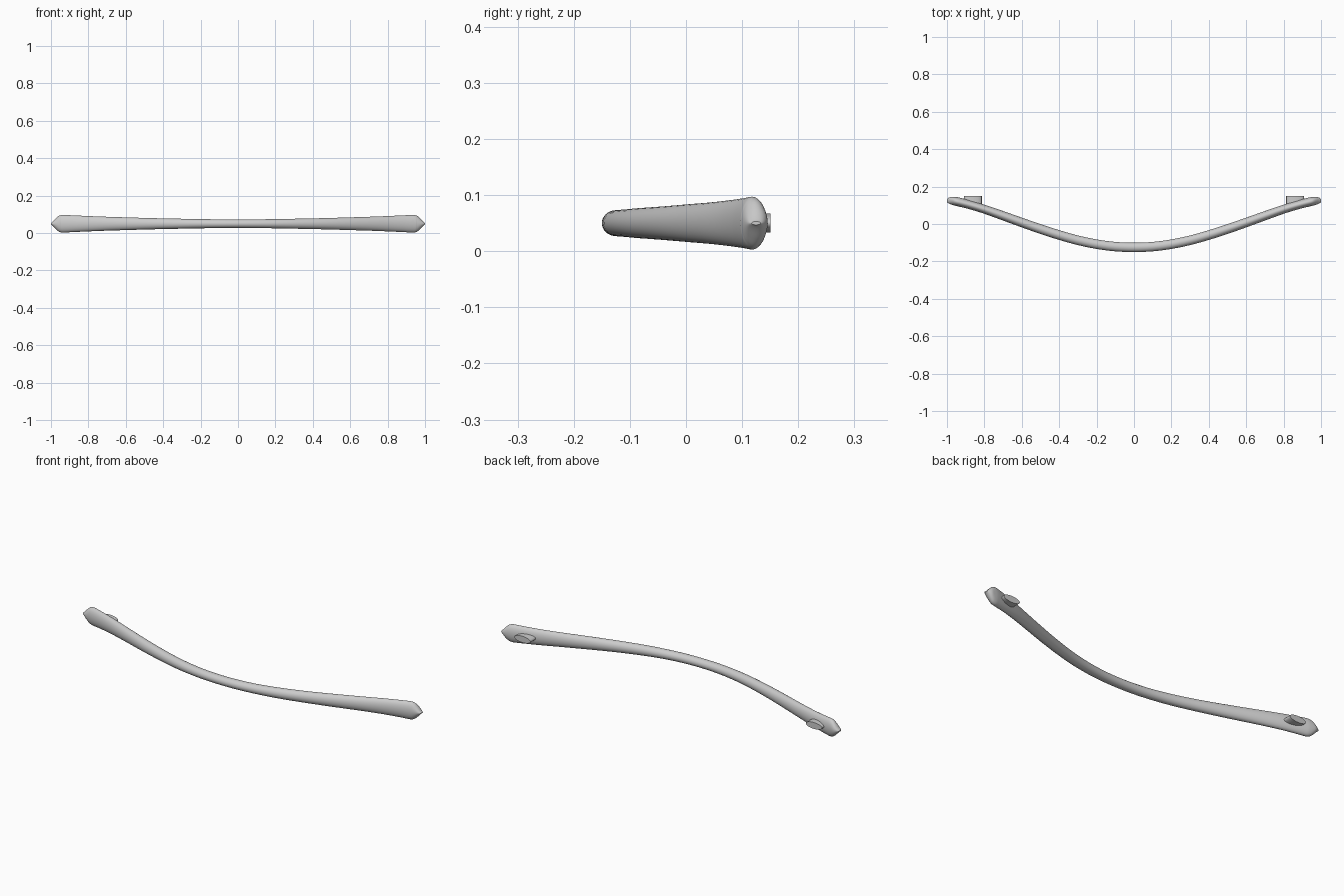
import bpy, bmesh, math
from mathutils import Vector

if "Cube" in bpy.data.objects:
    bpy.data.objects.remove(bpy.data.objects["Cube"])

# Half profile: x, centre y, half thickness, half height
HALF = [(0, -.125, .025, .023), (.1, -.121, .025, .0235), (.2, -.108, .025, .0245),
        (.3, -.087, .025, .0265), (.4, -.059, .025, .0285), (.5, -.027, .025, .031),
        (.6, .008, .0245, .034), (.7, .044, .024, .037), (.8, .079, .023, .041),
        (.88, .103, .023, .0445), (.93, .116, .0235, .047), (.945, .1195, .0235, .0465),
        (.96, .122, .023, .041), (.975, .1245, .021, .028), (.988, .125, .0165, .014),
        (.996, .125, .012, .006), (1.0, .125, .008, .003)]
SIDES = 32


def loft(name, stations):
    """Skin elliptical sections set square to the path."""
    bm = bmesh.new()
    rings = []
    for i, (x, y, t, h) in enumerate(stations):
        a, b = stations[max(i - 1, 0)], stations[min(i + 1, len(stations) - 1)]
        d = Vector((b[0] - a[0], b[1] - a[1], 0)).normalized()
        if abs(x) > .95:
            d = Vector((1, 0, 0))
        n = Vector((-d.y, d.x, 0))
        ring = []
        for k in range(SIDES):
            w = 2 * math.pi * k / SIDES
            ring.append(bm.verts.new(Vector((x, y, .05)) + n * t * math.cos(w)
                                     + Vector((0, 0, h * math.sin(w)))))
        rings.append(ring)
    for r, s in zip(rings, rings[1:]):
        for k in range(SIDES):
            j = (k + 1) % SIDES
            bm.faces.new((r[k], r[j], s[j], s[k]))
    bm.faces.new(rings[0])
    bm.faces.new(rings[-1])
    bmesh.ops.recalc_face_normals(bm, faces=bm.faces)
    me = bpy.data.meshes.new(name)
    bm.to_mesh(me)
    bm.free()
    ob = bpy.data.objects.new(name, me)
    bpy.context.collection.objects.link(ob)
    return ob


def smooth(ob, angle):
    bpy.ops.object.select_all(action='DESELECT')
    ob.select_set(True)
    bpy.context.view_layer.objects.active = ob
    bpy.ops.object.shade_smooth_by_angle(angle=math.radians(angle))


def refine(pts, n=3):
    """Catmull-Rom subdivision of the stations."""
    out = []
    for i in range(len(pts) - 1):
        p1, p2 = pts[i], pts[i + 1]
        p0, p3 = pts[max(i - 1, 0)], pts[min(i + 2, len(pts) - 1)]
        for k in range(n):
            u = k / n
            v = []
            for c in range(4):
                m1 = (p2[c] - p0[c]) / (p2[0] - p0[0]) * (p2[0] - p1[0])
                m2 = (p3[c] - p1[c]) / (p3[0] - p1[0]) * (p2[0] - p1[0])
                v.append((2*u**3 - 3*u**2 + 1) * p1[c] + (u**3 - 2*u**2 + u) * m1
                         + (3*u**2 - 2*u**3) * p2[c] + (u**3 - u**2) * m2)
            out.append(tuple(v))
    return out + [pts[-1]]


# Curved handle bar
mirrored = [(-x, y, t, h) for x, y, t, h in HALF[:0:-1]]
smooth(loft("handle_bar", refine(mirrored + HALF)), 40)

# Oval mounting feet on the back
for side, label in ((-1, "left"), (1, "right")):
    bpy.ops.mesh.primitive_cylinder_add(vertices=32, radius=1, depth=1,
                                        location=(side * .862, .126, .05),
                                        rotation=(math.pi / 2, 0, 0))
    foot = bpy.context.object
    foot.name = "mounting_foot_" + label
    foot.scale = (.048, .017, .05)
    bpy.ops.object.transform_apply(location=False, rotation=True, scale=True)
    smooth(foot, 40)
